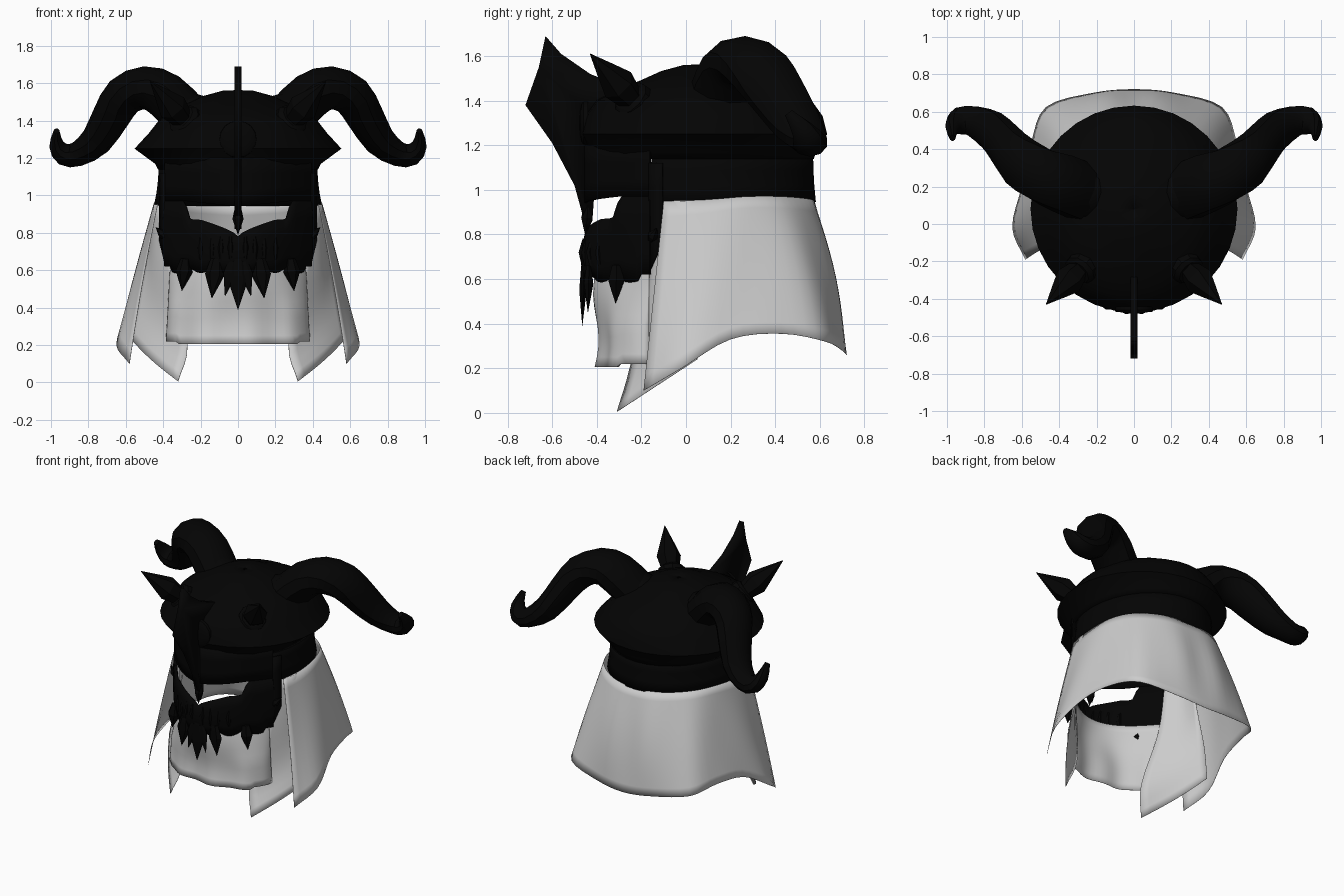
import bpy, bmesh
from math import sin, cos, pi, radians
from mathutils import Vector

if "Cube" in bpy.data.objects:
    bpy.data.objects.remove(bpy.data.objects["Cube"], do_unlink=True)


def material(name, value):
    m = bpy.data.materials.new(name)
    m.use_nodes = True
    colour = (value, value, value, 1)
    m.diffuse_color = colour
    bsdf = m.node_tree.nodes["Principled BSDF"]
    bsdf.inputs["Base Color"].default_value = colour
    bsdf.inputs["Roughness"].default_value = 0.8
    return m


IRON = material("black iron", 0.0012)
CLOTH = material("grey cloth", 0.6)


def finish(name, bm, mat, thick=0, mirror=False, angle=35):
    bmesh.ops.remove_doubles(bm, verts=bm.verts, dist=0.0005)
    bmesh.ops.recalc_face_normals(bm, faces=bm.faces)
    me = bpy.data.meshes.new(name)
    bm.to_mesh(me)
    bm.free()
    me.materials.append(mat)
    ob = bpy.data.objects.new(name, me)
    bpy.context.collection.objects.link(ob)
    if thick:
        mod = ob.modifiers.new("Thickness", 'SOLIDIFY')
        mod.thickness = thick
        mod.offset = 0
    if mirror:
        mod = ob.modifiers.new("Mirror", 'MIRROR')
        mod.use_mirror_merge = False
    bpy.ops.object.select_all(action='DESELECT')
    ob.select_set(True)
    bpy.context.view_layer.objects.active = ob
    bpy.ops.object.shade_smooth_by_angle(angle=radians(angle))


def surface(name, f, nu, nv, mat, **kw):
    """Grid of points f(u, v), u and v from 0 to 1."""
    bm = bmesh.new()
    g = [[bm.verts.new(f(i / nu, j / nv)) for i in range(nu + 1)] for j in range(nv + 1)]
    for j in range(nv):
        for i in range(nu):
            bm.faces.new((g[j][i], g[j][i + 1], g[j + 1][i + 1], g[j + 1][i]))
    finish(name, bm, mat, **kw)


def spline(points, u):
    """Smooth curve through the points."""
    p = [Vector(q) for q in points]
    s = min(u, 0.99999) * (len(p) - 1)
    i = int(s)
    t = s - i
    b, c = p[i], p[i + 1]
    a = p[i - 1] if i else b * 2 - c
    d = p[i + 2] if i + 2 < len(p) else c * 2 - b
    return 0.5 * (2 * b + (c - a) * t + (2 * a - 5 * b + 4 * c - d) * t * t
                  + (3 * b - a - 3 * c + d) * t ** 3)


def loft(name, path, sides, flat=1, **kw):
    """Tube through (x, y, z, radius) stations, scaled by flat along y."""
    bm = bmesh.new()
    rings = []
    pts = [Vector(p[:3]) for p in path]
    for i, p in enumerate(pts):
        tan = (pts[min(i + 1, len(pts) - 1)] - pts[max(i - 1, 0)]).normalized()
        side = tan.cross(Vector((0, 1, 0))).normalized()
        up = side.cross(tan)
        rings.append([bm.verts.new(p + path[i][3] * (side * cos(a) + up * sin(a) * flat))
                      for a in (2 * pi * k / sides for k in range(sides))])
    for a, b in zip(rings, rings[1:]):
        for k in range(sides):
            n = (k + 1) % sides
            bm.faces.new((a[k], a[n], b[n], b[k]))
    bm.faces.new(rings[0])
    bm.faces.new(rings[-1])
    finish(name, bm, IRON, **kw)


def spike(name, base, tip, r, flat=1, mirror=True):
    a, b = Vector(base), Vector(tip)
    stations = [(*a.lerp(b, t), r * k) for t, k in ((0, .6), (.4, 1), (.65, .6), (1, .02))]
    loft(name, stations, 6, flat, mirror=mirror, angle=20)


# Crown: ringed dome with a sharp widest ridge
CROWN = [(.425, .49, 1.14), (.44, .5, 1.17), (.55, .55, 1.25), (.475, .53, 1.33), (.42, .48, 1.4),
         (.38, .42, 1.43), (.36, .39, 1.45), (.28, .29, 1.485), (.18, .19, 1.53), (.08, .09, 1.557),
         (.001, .001, 1.56)]


def crown(u, v):
    rx, ry, z = CROWN[round(v * (len(CROWN) - 1))]
    return rx * sin(2 * pi * u), .08 - ry * cos(2 * pi * u), z


surface("crown", crown, 32, len(CROWN) - 1, IRON, thick=.006)


# Neck band, open at the face
def band(u, v):
    a = 2 * pi * (.17 + .66 * u)
    flare = .025 * (1 - v) ** 2
    return (.42 + flare) * sin(a), .08 - (.485 + flare * .5) * cos(a), .945 + .215 * v


surface("neck_band", band, 28, 3, IRON, thick=.01)


# Face mask: brow and jaw plates leave the eye slit between them
def mask_point(x, z, grow=0):
    c = max(0, 1 - (x / .39) ** 2)
    return x * (1 + grow), -.16 - (.29 + grow) * c, z


def eye_low(x):
    a = abs(x)
    if a > .285:
        return .97
    if a > .255:
        return .87 + (a - .255) * 3.3
    return .78 + .09 * min(1, a / .2) ** .7


def brow(u, v):
    x = .39 * sin(pi * (u - .5))
    low = .94 + .03 * min(1, abs(x) / .28)
    return mask_point(x, low + (1.2 - low) * v)


def jaw(u, v):
    x = .39 * sin(pi * (u - .5))
    low = .62 - .035 * abs(sin(3 * pi * x / .39)) * (abs(x) < .35)
    return mask_point(x, low + (eye_low(x) - low) * v, .02 * sin(pi * v))


def cheek_guard(u, v):
    low = .63 + .13 * u
    return .388 + .03 * u, -.165 + .06 * u, low + (1.12 - low) * v


surface("brow_plate", brow, 48, 3, IRON, thick=.01)
surface("jaw_plate", jaw, 48, 4, IRON, thick=.01)
surface("cheek_guard", cheek_guard, 2, 4, IRON, thick=.01, mirror=True)

# Ribs and hanging fangs along the jaw
FANGS = [(0, 0, .39, .055, .35), (.025, .045, .46, .035, .35), (.115, .025, .45, .052, .45),
         (.28, .02, .49, .045, .9)]
for x, drift, tip, r, flat in FANGS:
    _, y, _ = mask_point(x, 0)
    spike("jaw_fang", (x, y - .01, .66), (x + drift, y - .015, tip), r, flat, mirror=x > 0)
for x in (.04, .09, .14, .2):
    _, y, _ = mask_point(x, 0)
    loft("jaw_rib", [(x, y - .01, .66, .012), (x, y - .02, .72, .017), (x, y - .01, .78, .008)],
         6, mirror=True)
spike("cheek_spike", (.38, -.16, .77), (.44, -.13, .83), .025)

# Central crest blade running down into the nose guard
bm = bmesh.new()
outline = [(-.63, 1.69), (-.66, 1.55), (-.72, 1.38), (-.6, 1.21), (-.5, 1.02), (-.445, .82), (-.42, .86),
           (-.41, 1.0), (-.42, 1.2), (-.38, 1.3), (-.2, 1.44), (-.28, 1.46), (-.43, 1.52), (-.56, 1.61)]
bm.faces.new([bm.verts.new((0, y, z)) for y, z in outline])
finish("crest_blade", bm, IRON, thick=.035)
spike("nose_tip", (0, -.44, .93), (0, -.45, .79), .03, mirror=False)


# Round forehead boss
def boss(u, v):
    r = .1 * (1 - v ** 3)
    return r * cos(2 * pi * u), -.44 - .04 * v ** .5, 1.3 + r * sin(2 * pi * u)


surface("forehead_boss", boss, 16, 4, IRON)

# Front spikes on their sockets
loft("spike_socket", [(.25, -.2, 1.36, .1), (.29, -.25, 1.41, .09), (.3, -.26, 1.42, .07)], 10, mirror=True)
spike("front_spike", (.27, -.22, 1.38), (.47, -.43, 1.61), .08)

# Great curling horns with collars
HORN = [(.2, .15, 1.37, .115), (.27, .17, 1.42, .125), (.39, .22, 1.535, .125), (.5, .265, 1.575, .115),
        (.61, .335, 1.53, .11), (.68, .415, 1.42, .1), (.76, .5, 1.29, .085), (.86, .55, 1.22, .066),
        (.93, .55, 1.22, .06), (.97, .52, 1.27, .04), (.97, .46, 1.345, .016)]
horn_path = []
for k in range(21):
    u = k / 20
    horn_path.append((*spline([h[:3] for h in HORN], u), spline([(h[3], 0, 0) for h in HORN], u)[0]))
loft("horn", horn_path, 10, 1.28, mirror=True)
loft("horn_collar", [(.23, .15, 1.36, .155), (.29, .17, 1.43, .15), (.31, .18, 1.45, .13)], 12, mirror=True)

# Neck cape: hangs from the band and flares, sweeping from one side round to the other
CAPE_TOP = [(.43, -.1, .95), (.45, .08, .955), (.43, .27, .97), (.35, .43, .97), (.19, .545, .96), (0, .575, .95)]
CAPE_LOW = [(.58, -.19, .1), (.65, -.02, .2), (.6, .2, .33), (.55, .43, .355), (.47, .625, .32), (.22, .7, .28),
            (0, .72, .26)]


def both_sides(points):
    return points + [(-x, y, z) for x, y, z in points[-2::-1]]


def cape(u, v):
    p = spline(both_sides(CAPE_TOP), u).lerp(spline(both_sides(CAPE_LOW), u), v)
    back = 1 - abs(2 * u - 1)
    fold = .012 * cos(back * 22) * sin(pi * v)
    p.y += (fold + .03 * sin(pi * v)) * back ** 2
    p.x *= 1 + fold * (1 - back)
    return p


surface("neck_cape", cape, 48, 12, CLOTH, thick=.002)

# Pointed side drape behind the veil
DRAPE_FRONT = [(.37, -.13, .95), (.35, -.17, .6), (.27, -.25, .21), (.32, -.31, .005)]
DRAPE_BACK = [(.44, .06, .95), (.48, .07, .7), (.54, .07, .45), (.58, .05, .24)]


def drape(u, v):
    p = spline(DRAPE_FRONT, v).lerp(spline(DRAPE_BACK, v), u)
    p.x += .04 * sin(pi * u) * (1 - .6 * v)
    return p


surface("side_drape", drape, 8, 12, CLOTH, thick=.002, mirror=True)


# Pleated veil below the mask, tucked inside the jaw
def veil(u, v):
    t = pi * (u - .5)
    x = (.36 + .025 * v) * sin(t)
    pleat = .012 * sin(9 * t) * v
    bulge = .235 + pleat + .015 * sin(2 * pi * v)
    y = -.165 - bulge * max(0, cos(t)) ** (2.1 - 1.2 * min(1, 1.6 * v))
    return x, y, .66 + (.205 + .015 * (abs(x) > .32) - .66) * v


surface("face_veil", veil, 36, 10, CLOTH, thick=.002)
